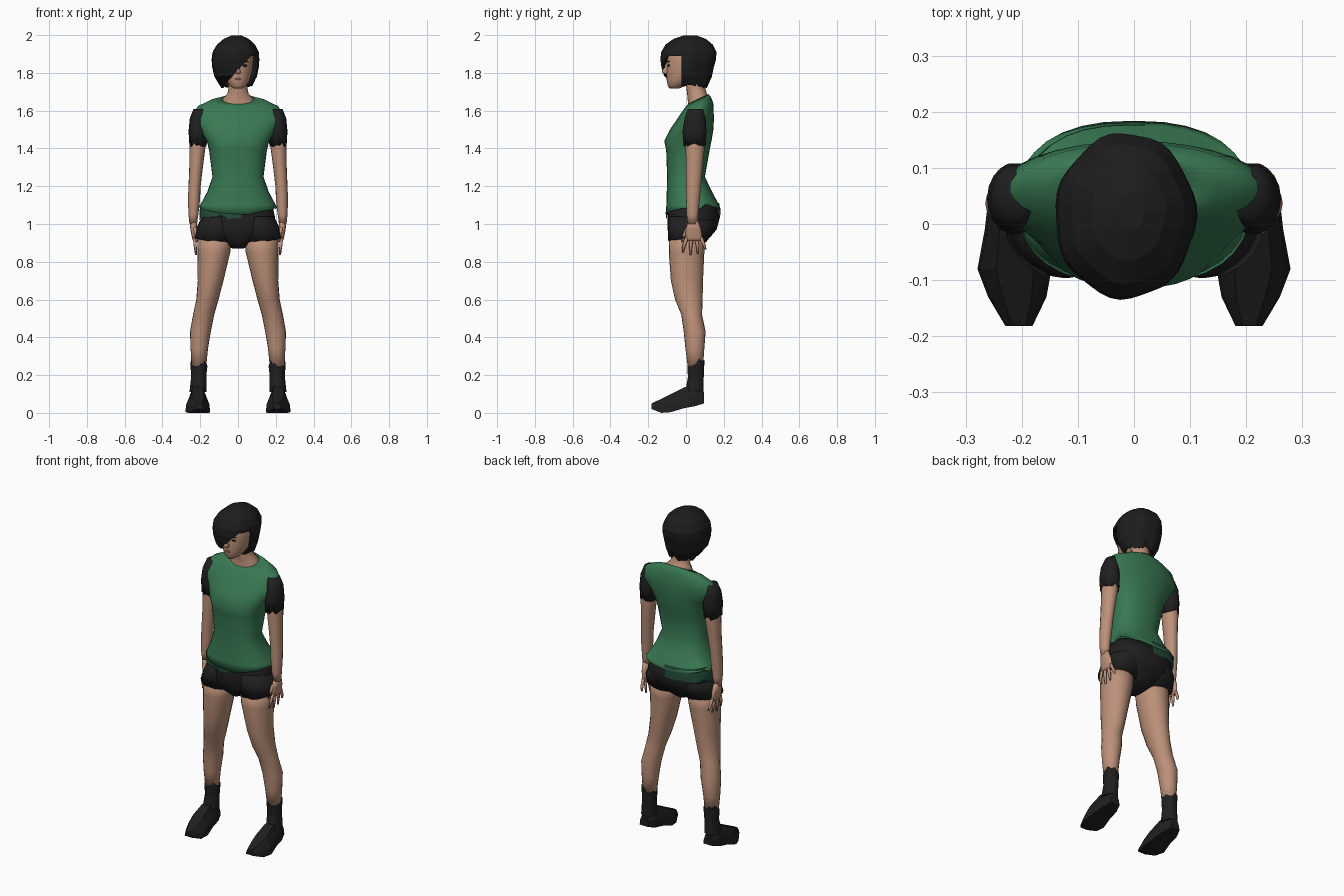
import bpy, bmesh, math, random
from mathutils import Vector

random.seed(4)
if "Cube" in bpy.data.objects:
    bpy.data.objects.remove(bpy.data.objects["Cube"], do_unlink=True)


def material(name, r, g, b):
    m = bpy.data.materials.new(name)
    m.use_nodes = True
    m.diffuse_color = (r, g, b, 1)
    bsdf = m.node_tree.nodes["Principled BSDF"]
    bsdf.inputs["Base Color"].default_value = (r, g, b, 1)
    bsdf.inputs["Roughness"].default_value = 0.8
    return m


SKIN = material("skin", 0.50, 0.28, 0.19)
GREEN = material("shirt green", 0.04, 0.19, 0.085)
DARK_GREEN = material("dark green", 0.018, 0.075, 0.042)
BLACK = material("black cloth", 0.014, 0.014, 0.014)
HAIR = material("black hair", 0.012, 0.012, 0.012)
LIP = material("lip brown", 0.30, 0.13, 0.09)


def oval(z, cx, cy, rx, ry, tilt=0, n=20, p=2.0, wave=0):
    """Horizontal superellipse ring, optionally sloped along y."""
    pts = []
    for i in range(n):
        a = math.tau * i / n
        c, s = math.cos(a), math.sin(a)
        k = 1 + wave * math.sin(7 * a + 1)
        x = rx * k * math.copysign(abs(c) ** (2 / p), c)
        y = ry * k * math.copysign(abs(s) ** (2 / p), s)
        pts.append(Vector((cx + x, cy + y, z + tilt * y)))
    return pts


def loft(rings, cap_start=True, cap_end=True):
    bm = bmesh.new()
    rows = [[bm.verts.new(p) for p in ring] for ring in rings]
    n = len(rows[0])
    for a, b in zip(rows, rows[1:]):
        for i in range(n):
            j = (i + 1) % n
            bm.faces.new((a[i], a[j], b[j], b[i]))
    if cap_start:
        bm.faces.new(rows[0])
    if cap_end:
        bm.faces.new(rows[-1])
    bmesh.ops.recalc_face_normals(bm, faces=bm.faces)
    return bm


def finish(name, bm, mat, smooth=True, mirror=False, thickness=0):
    me = bpy.data.meshes.new(name)
    bm.to_mesh(me)
    bm.free()
    me.materials.append(mat)
    ob = bpy.data.objects.new(name, me)
    bpy.context.collection.objects.link(ob)
    if smooth:
        me.shade_smooth()
    if thickness:
        mod = ob.modifiers.new("thickness", "SOLIDIFY")
        mod.thickness, mod.offset = thickness, -1
    if mirror:
        ob.modifiers.new("mirror", "MIRROR")
    return ob


def ovals(specs, **kw):
    return [oval(*s, **kw) for s in specs]


def ragged(ring, amount):
    for p in ring:
        p.z += random.uniform(-amount, amount)


def cut(bm, point, normal):
    geom = bm.verts[:] + bm.edges[:] + bm.faces[:]
    bmesh.ops.bisect_plane(bm, geom=geom, plane_co=point, plane_no=normal)


def drop_faces(bm, rule):
    doomed = [f for f in bm.faces if rule(f.calc_center_median())]
    bmesh.ops.delete(bm, geom=doomed, context="FACES")


def ball(name, loc, size, mat, mirror=False):
    bm = bmesh.new()
    bmesh.ops.create_uvsphere(bm, u_segments=12, v_segments=8, radius=1)
    for v in bm.verts:
        v.co = Vector(loc) + Vector(c * s for c, s in zip(v.co, size))
    return finish(name, bm, mat, mirror=mirror)


# Shirt: sloped neckline, broad shoulders, bust, waist and flared hem
shirt = ovals([(1.665, 0, .07, .085, .05, .45), (1.65, 0, .065, .15, .064, .4),
               (1.62, 0, .062, .215, .082, .3)], n=32)
shirt += ovals([(1.56, 0, .052, .248, .096), (1.50, 0, .03, .205, .115)], n=32)
shirt += ovals([(1.44, 0, .01, .165, .125), (1.39, 0, .01, .153, .115),
                (1.25, 0, 0, .135, .1), (1.17, 0, .018, .163, .12),
                (1.10, 0, .036, .2, .14), (1.05, 0, .038, .208, .146)], n=32, p=2.4)
for p in shirt[-1]:
    p.z += .035 * (p.x / .2) ** 2 + (.025 if p.y > .1 else 0)
ragged(shirt[-1], .004)
finish("shirt", loft(shirt, False, False), GREEN, thickness=.006)

# Torn under-hem hanging on the right hip
hem = ovals([(1.11, 0, .038, .195, .138), (1.07, 0, .038, .204, .144),
             (1.035, 0, .038, .205, .143)], n=32, p=2.4)
ragged(hem[-1], .014)
bm = loft(hem, False, False)
cut(bm, (.02, 0, 0), (1, 0, 0))
drop_faces(bm, lambda c: c.x > .02)
finish("under_hem", bm, DARK_GREEN)

# Shorts: pelvis and two short legs
finish("shorts_pelvis", loft(ovals([
    (1.11, 0, .036, .18, .12), (1.03, 0, .04, .197, .138), (.97, 0, .032, .19, .13),
    (.91, 0, .015, .1, .095), (.87, 0, .01, .03, .05)], n=28, p=2.3)), BLACK)
short_leg = ovals([(1.04, .1, .03, .09, .12), (.98, .115, .028, .105, .124),
                   (.91, .128, .008, .105, .104)])
for p in short_leg[-1]:
    p.z += .12 * (p.x - .128)
ragged(short_leg[-1], .004)
finish("shorts_leg", loft(short_leg), BLACK, mirror=True)

# Bare legs
finish("leg", loft(ovals([
    (.95, .122, .005, .092, .095), (.85, .128, .003, .087, .094),
    (.70, .145, .005, .068, .085), (.60, .162, .015, .059, .073),
    (.52, .182, .03, .056, .055), (.43, .199, .046, .055, .058),
    (.34, .205, .047, .046, .05), (.22, .207, .05, .036, .038)])), SKIN, mirror=True)

# Boots: ragged shaft and an angular foot
shaft = ovals([(.265, .207, .052, .045, .046), (.19, .208, .052, .04, .043),
               (.11, .212, .045, .045, .05)], n=14)
ragged(shaft[0], .022)
finish("boot_shaft", loft(shaft, False), BLACK, smooth=False, mirror=True, thickness=.004)


def foot_ring(y, cx, low, high, w):
    mid = low + (high - low) * .45
    half = [(w, low), (w * .92, mid), (w * .5, high)]
    return [Vector((cx + x, y, z)) for x, z in half] + \
           [Vector((cx - x, y, z)) for x, z in reversed(half)]


finish("boot_foot", loft([foot_ring(*s) for s in [
    (.095, .213, .05, .11, .03), (.05, .213, .036, .15, .046),
    (-.01, .213, .025, .135, .053), (-.08, .213, .004, .1, .066),
    (-.13, .208, 0, .075, .052), (-.182, .205, .02, .05, .024)]]),
    BLACK, smooth=False, mirror=True)

# Sleeves and arms
sleeve = ovals([(1.61, .205, .05, .03, .04), (1.56, .211, .048, .044, .057),
                (1.49, .212, .045, .05, .064), (1.42, .212, .046, .046, .06)], n=18)
ragged(sleeve[-1], .012)
finish("sleeve", loft(sleeve, True, False), BLACK, mirror=True, thickness=.004)
finish("arm", loft(ovals([
    (1.52, .212, .05, .04, .05), (1.40, .215, .048, .042, .05),
    (1.30, .222, .044, .036, .044), (1.20, .23, .04, .032, .039),
    (1.13, .233, .037, .032, .036), (1.05, .236, .034, .026, .031),
    (1.0, .237, .036, .02, .027)], n=16)), SKIN, mirror=True)

# Hands: palm, four fanned fingers, thumb
finish("palm", loft(ovals([
    (1.02, .237, .037, .02, .026), (.97, .234, .04, .018, .042),
    (.925, .23, .042, .013, .046), (.91, .229, .042, .009, .042)], n=14)),
    SKIN, mirror=True)
for i, tip in enumerate([.85, .835, .84, .865]):
    y = .006 + i * .024
    spread = (i - 1.4) * .012
    finish("finger_%d" % (i + 1), loft(ovals([
        (.93, .23, y, .009, .011), (.885, .227, y + spread, .008, .009),
        (tip, .222, y + spread * 1.3, .005, .005)], n=8)), SKIN, mirror=True)
finish("thumb", loft(ovals([
    (.985, .23, .015, .011, .014), (.945, .222, -.008, .009, .01),
    (.905, .217, -.018, .005, .006)], n=8)), SKIN, mirror=True)

# Neck and head
finish("neck", loft(ovals([
    (1.80, 0, .045, .048, .05), (1.72, 0, .052, .05, .05),
    (1.69, 0, .058, .056, .052), (1.655, 0, .066, .09, .055, .4),
    (1.61, 0, .06, .1, .06, .3)])), SKIN)
finish("head", loft(ovals([
    (1.718, 0, -.062, .022, .026), (1.73, 0, -.05, .042, .046),
    (1.76, 0, -.022, .062, .08), (1.80, 0, -.002, .074, .102),
    (1.85, 0, .01, .082, .112), (1.90, 0, .02, .084, .115),
    (1.95, 0, .02, .06, .08)], n=24)), SKIN)
finish("nose", loft(ovals([
    (1.855, 0, -.098, .006, .006), (1.815, 0, -.11, .011, .017),
    (1.803, 0, -.109, .015, .02), (1.793, 0, -.1, .01, .01)], n=10)), SKIN)
ball("lips", (0, -.094, 1.768), (.022, .011, .008), LIP)
ball("eye", (.034, -.091, 1.838), (.015, .006, .006), HAIR, True)
ball("brow", (.036, -.092, 1.86), (.02, .006, .003), HAIR, True)

# Bobbed hair with a diagonal fringe opened over the left half of the face
bm = loft(ovals([
    (1.73, -.008, .035, .082, .075), (1.78, -.014, .012, .112, .125),
    (1.83, -.015, .01, .123, .138), (1.87, -.015, .013, .126, .146),
    (1.91, -.014, .016, .122, .146), (1.95, -.012, .018, .1, .124),
    (1.98, -.01, .02, .066, .085), (1.998, -.008, .022, .026, .034)],
    n=42, wave=.02), False, True)
slope, start_x, start_z, edge_y, top = 1.08, -.06, 1.75, -.025, 1.89
cut(bm, (start_x, 0, start_z), (-slope, 0, 1))
cut(bm, (0, edge_y, 0), (0, 1, 0))
cut(bm, (0, 0, top), (0, 0, 1))
drop_faces(bm, lambda c: c.y < edge_y and c.z < top
           and c.z - start_z < slope * (c.x - start_x))
for v in bm.verts:
    if v.co.z < 1.735 and v.co.y > 0:
        v.co.z += random.uniform(-.012, .012)
finish("hair", bm, HAIR, smooth=False, thickness=.01)
